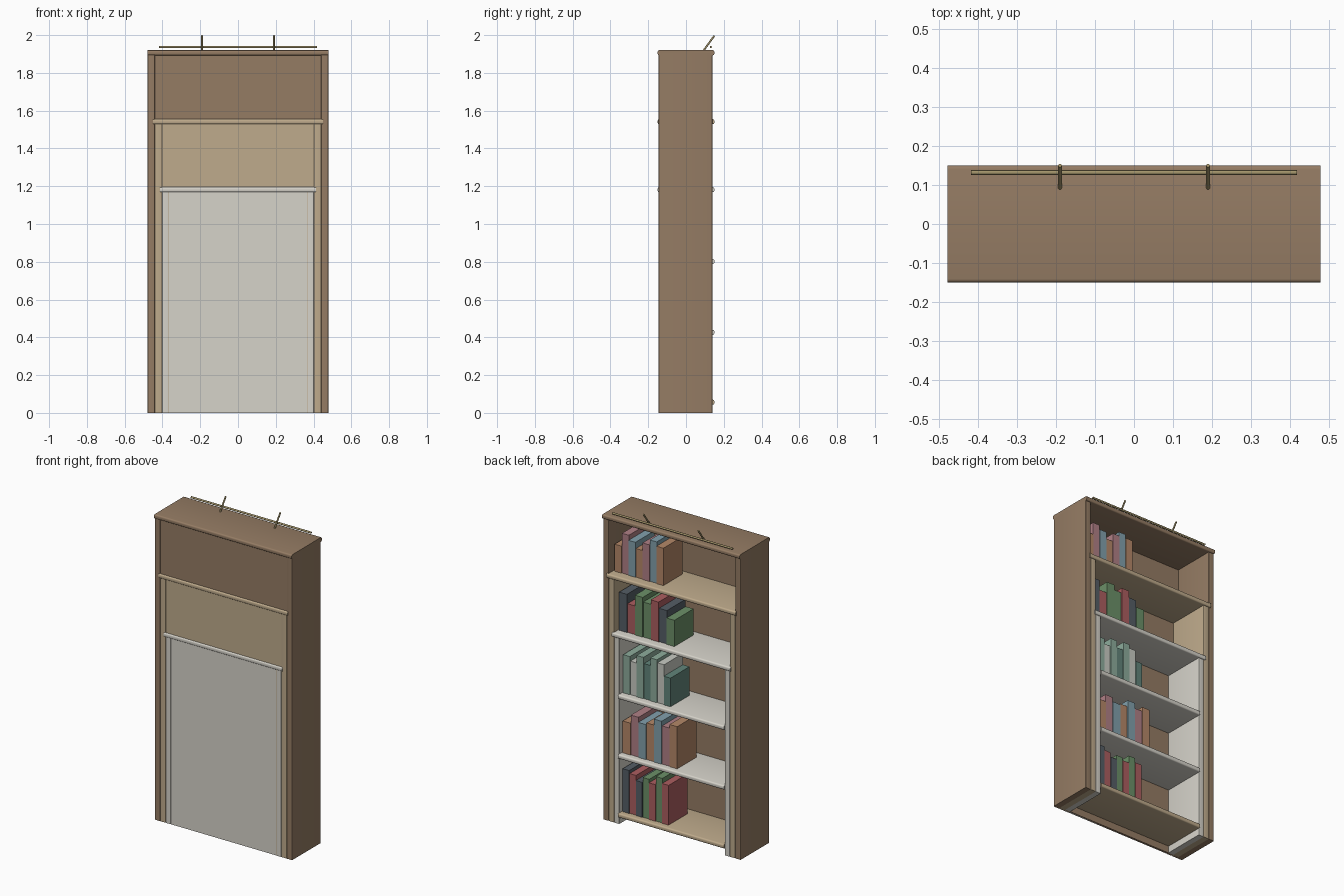
import bpy, bmesh, math
from mathutils import Vector

if "Cube" in bpy.data.objects:
    bpy.data.objects.remove(bpy.data.objects["Cube"])

def lin(c):
    return c / 12.92 if c <= 0.04045 else ((c + 0.055) / 1.055) ** 2.4

def mat(name, h):
    m = bpy.data.materials.new(name)
    m.diffuse_color = [lin(int(h[i:i + 2], 16) / 255) for i in (0, 2, 4)] + [1]
    m.use_nodes = True
    m.node_tree.nodes["Principled BSDF"].inputs["Base Color"].default_value = m.diffuse_color
    return m

BROWN, TAN, WHITE = mat("brown_wood", "957C64"), mat("tan_wood", "BFAB8C"), mat("pale_wood", "D6D3CA")
BRASS = mat("brass", "A3946A")

def add(name, bm, m, smooth=False):
    bmesh.ops.recalc_face_normals(bm, faces=bm.faces)
    me = bpy.data.meshes.new(name)
    bm.to_mesh(me)
    bm.free()
    me.materials.append(m)
    ob = bpy.data.objects.new(name, me)
    bpy.context.collection.objects.link(ob)
    if smooth:
        bpy.context.view_layer.objects.active = ob
        ob.select_set(True)
        bpy.ops.object.shade_smooth_by_angle(angle=math.radians(35))
        ob.select_set(False)
    return ob

def box(name, x, y, z, m, round_axis=None, r=0.0):
    """Box from min/max pairs; edges along round_axis can be rounded."""
    bm = bmesh.new()
    bmesh.ops.create_cube(bm, size=1)
    for v in bm.verts:
        v.co = [sum(p) / 2 + c * (p[1] - p[0]) for p, c in zip((x, y, z), v.co)]
    if round_axis is not None:
        es = [e for e in bm.edges
              if abs((e.verts[0].co - e.verts[1].co).normalized()[round_axis]) > 0.9]
        bmesh.ops.bevel(bm, geom=es, offset=r, segments=4, profile=0.5, affect='EDGES')
    return add(name, bm, m, round_axis is not None)

def rod(name, a, b, r, m):
    a, b = Vector(a), Vector(b)
    bm = bmesh.new()
    bmesh.ops.create_cone(bm, cap_ends=True, segments=12, radius1=r, radius2=r, depth=(b - a).length)
    bm.transform((b - a).to_track_quat('Z', 'Y').to_matrix().to_4x4())
    bmesh.ops.translate(bm, verts=bm.verts, vec=(a + b) / 2)
    return add(name, bm, m, True)

# three nested carcasses: side inner/outer x, board half width, top z, back panel face y
T = 0.027
for name, xi, xo, xb, top, yb, m in (
        ("outer", 0.44, 0.478, 0.478, 1.92, -0.142, BROWN),
        ("middle", 0.402, 0.44, 0.45, 1.555, -0.143, TAN),
        ("inner", 0.366, 0.402, 0.412, 1.195, -0.144, WHITE)):
    for s, side in ((1, "right"), (-1, "left")):
        box(f"{name}_side_{side}", sorted((s * xi, s * xo)), (-0.145, 0.14), (0, top - T / 2), m, 2, 0.004)
    box(f"{name}_top_board", (-xb, xb), (-0.15, 0.15), (top - T, top), m, 0, 0.009)
    box(f"{name}_back_panel", (-xi, xi), (yb, -0.13 + (yb + 0.142) * 3), (0, top - T / 2), m)

# inner shelves
for i, (z, m) in enumerate(((0.07, TAN), (0.44, WHITE), (0.815, WHITE))):
    box(f"shelf_{i + 1}", (-0.368, 0.368), (-0.135, 0.15), (z - T, z), m, 0, 0.009)

# rows of books: shelf z, start x, end x, spine y, colours, heights
warm = [mat("pink_cover", "B08086"), mat("blue_cover", "82A0AC"), mat("peach_cover", "B58868")]
dark = [mat("slate_cover", "555E66"), mat("green_cover", "6C9068"), mat("red_cover", "AC5E60")]
cool = [mat("mint_cover", "8DAC9C"), mat("pale_cover", "C9CCC4"), mat("teal_cover", "62857A")]
rows = (
    (1.555, 0.43, 0.09, 0.095, warm, (2, 0, 1, 2, 0, 1, 2), (.17, .25, .22, .18, .23, .26, .235)),
    (1.195, 0.395, 0.01, 0.10, dark, (0, 2, 1, 1, 2, 0, 1), (.24, .18, .25, .22, .25, .21, .165)),
    (0.815, 0.36, 0.03, 0.11, cool, (0, 1, 0, 2, 0, 1, 2), (.24, .21, .26, .22, .27, .25, .18)),
    (0.44, 0.36, -0.02, 0.115, warm, (2, 0, 1, 2, 1, 0, 2), (.20, .25, .22, .23, .27, .24, .265)),
    (0.07, 0.36, 0.04, 0.115, dark, (0, 2, 0, 1, 2, 1, 2), (.27, .25, .22, .25, .23, .28, .25)))
for r, (z, x0, x1, y, pal, cols, hs) in enumerate(rows):
    w = (x0 - x1) / len(hs)
    for i, (c, h) in enumerate(zip(cols, hs)):
        x = x0 - i * w
        box(f"book_{r + 1}_{i + 1}", (x - w + 0.001, x), (y - 0.19, y - 0.004 * (i % 2)), (z, z + h), pal[c])

# rail on top with two slanted hooks
rod("top_rail", (-0.418, 0.132, 1.937), (0.418, 0.132, 1.937), 0.006, BRASS)
for s, side in ((1, "right"), (-1, "left")):
    rod(f"rail_hook_{side}", (s * 0.19, 0.092, 1.917), (s * 0.19, 0.15, 1.997), 0.005, BRASS)
